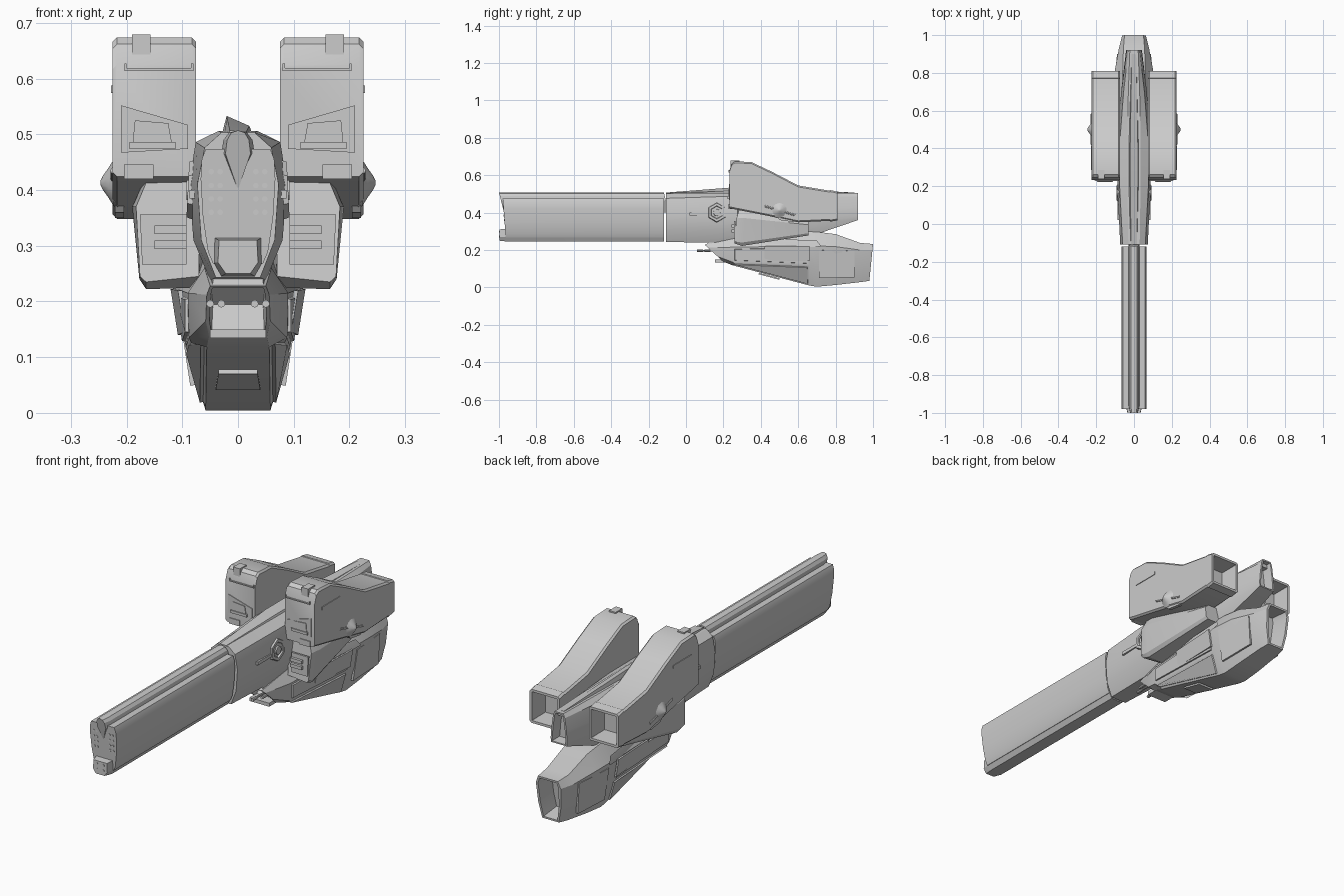
import bpy, bmesh, math
from mathutils import Vector

grey = bpy.data.materials.new("hull_grey")
grey.diffuse_color = (0.6, 0.6, 0.6, 1)


def finish(name, bm, mirror=False):
    bmesh.ops.recalc_face_normals(bm, faces=bm.faces)
    me = bpy.data.meshes.new(name)
    bm.to_mesh(me)
    bm.free()
    me.materials.append(grey)
    ob = bpy.data.objects.new(name, me)
    bpy.context.collection.objects.link(ob)
    if mirror:
        ob.modifiers.new("mirror", 'MIRROR').use_mirror_merge = False
    return ob


def recess(bm, face, rim, depth):
    bmesh.ops.inset_region(bm, faces=[face], thickness=rim)
    bmesh.ops.inset_region(bm, faces=[face], thickness=rim * 0.5, depth=-depth)


def loft(name, rings, mirror=False, front=None, back=None, panels=()):
    """Skin closed rings; front/back = (rim, depth) of a recess; panels = (ring, side) raised."""
    bm = bmesh.new()
    vs = [[bm.verts.new(p) for p in r] for r in rings]
    n = len(vs[0])
    quads = {}
    for i in range(len(vs) - 1):
        for j in range(n):
            k = (j + 1) % n
            quads[i, j] = bm.faces.new((vs[i][j], vs[i][k], vs[i + 1][k], vs[i + 1][j]))
    a, b = bm.faces.new(vs[0]), bm.faces.new(vs[-1])
    bmesh.ops.recalc_face_normals(bm, faces=bm.faces)
    for cap, cut in ((a, front), (b, back)):
        if cut:
            recess(bm, cap, *cut)
    for key in panels:
        f = quads[key]
        bmesh.ops.inset_region(bm, faces=[f], thickness=0.014)
        bmesh.ops.inset_region(bm, faces=[f], thickness=0.002, depth=0.006)
    return finish(name, bm, mirror)


def sym(y, half, lean=0.0):
    """Symmetric ring from a top-to-bottom half outline; lean shifts y along z."""
    z0 = half[0][1]
    pts = half + [(-x, z) for x, z in reversed(half) if x > 0]
    return [(x, y + lean * (z0 - z), z) for x, z in pts]


def plate(name, pts, thick, axis, mirror=True):
    """Flat outline pushed along axis."""
    bm = bmesh.new()
    d = Vector(axis) * thick
    f = bm.faces.new([bm.verts.new(p) for p in pts])
    r = bmesh.ops.extrude_face_region(bm, geom=[f])
    bmesh.ops.translate(bm, vec=d, verts=[v for v in r["geom"] if isinstance(v, bmesh.types.BMVert)])
    return finish(name, bm, mirror)


def box(name, x, y, z, mirror=True):
    pts = [(x[0], y[0], z[0]), (x[1], y[0], z[0]), (x[1], y[0], z[1]), (x[0], y[0], z[1])]
    return plate(name, pts, y[1] - y[0], (0, 1, 0), mirror)


def lathe(name, centre, axis, profile, sides=16, mirror=True):
    """Turned part: profile of (distance along axis, radius)."""
    q = Vector((0, 0, 1)).rotation_difference(Vector(axis))
    rings = [[Vector(centre) + q @ Vector((r * math.cos(t), r * math.sin(t), d))
              for t in (2 * math.pi * i / sides for i in range(sides))] for d, r in profile]
    return loft(name, rings, mirror)


# Long forward barrel with a top rail and a bottom keel
bar = [(0.028, 0.474), (0.058, 0.474), (0.065, 0.455), (0.067, 0.42), (0.063, 0.35),
       (0.054, 0.29), (0.045, 0.268)]
loft("barrel", [sym(-0.98, bar, 0.08), sym(-0.118, bar)])


def rail(y, s):
    return sym(y, [(0, 0.507), (0.016 * s, 0.503), (0.026 * s, 0.49), (0.03 * s, 0.465), (0, 0.40)], 0.25)


loft("barrel_rail", [rail(-1.0, 0.75), rail(-0.97, 1.0), rail(-0.118, 1.0)])
loft("barrel_keel", [sym(-0.998, [(0.034, 0.31), (0.036, 0.27), (0.022, 0.25)]),
                     sym(-0.955, [(0.044, 0.315), (0.044, 0.27), (0.03, 0.245)]),
                     sym(-0.118, [(0.044, 0.315), (0.044, 0.27), (0.03, 0.245)])])
for z in (0.433, 0.408, 0.384, 0.36):
    for x in (0.032, 0.048):
        lathe("barrel_stud", (x, -0.982 + (0.474 - z) * 0.08, z), (0, 1, 0), [(0, 0.005), (0.01, 0.005)], 10)
for z in (0.272, 0.297):
    lathe("keel_stud", (0.017, -1.0, z), (0, 1, 0), [(0, 0.005), (0.01, 0.005)], 10)

# Central fuselage running back to an open tail
loft("fuselage", [
    sym(-0.108, [(0.03, 0.503), (0.06, 0.476), (0.073, 0.41), (0.066, 0.31), (0.04, 0.243)]),
    sym(0.2, [(0.035, 0.506), (0.076, 0.486), (0.088, 0.41), (0.08, 0.31), (0.05, 0.238)]),
    sym(0.45, [(0.035, 0.506), (0.074, 0.486), (0.088, 0.41), (0.08, 0.31), (0.05, 0.25)]),
    sym(0.7, [(0.03, 0.506), (0.055, 0.486), (0.068, 0.42), (0.068, 0.35), (0.05, 0.285)]),
    sym(0.92, [(0.022, 0.505), (0.03, 0.486), (0.038, 0.43), (0.042, 0.38), (0.04, 0.36)]),
], back=(0.008, 0.05))

# Offset ridge along the fuselage top
def ridge(y, top, w):
    return [(-0.6 * w, y, top), (0.6 * w, y, 0.4 * top + 0.6 * 0.503), (w, y, 0.48), (-w, y, 0.48)]


loft("spine_ridge", [ridge(-0.108, 0.507, 0.025), ridge(0.23, 0.533, 0.034),
                     ridge(0.4, 0.533, 0.034), ridge(0.9, 0.507, 0.02)])

# Hexagonal ports on the fuselage flanks
lathe("side_port", (0.07, 0.165, 0.40), (1, 0, 0.05),
      [(0, 0.056), (0.02, 0.05), (0.02, 0.036), (0.012, 0.032)], 6)
lathe("side_port_core", (0.07, 0.165, 0.40), (1, 0, 0), [(0, 0.02), (0.022, 0.018)], 12)
box("port_fairing", (0.07, 0.087), (0.02, 0.12), (0.385, 0.40))


# Upper engine nacelles
def nac(y, z0, z1, x0=0.075, x1=0.225, c=0.008):
    return [(x0, y, z0 + c), (x0, y, z1 - c), (x0 + c, y, z1), (x1 - c, y, z1),
            (x1, y, z1 - c), (x1, y, z0 + c), (x1 - c, y, z0), (x0 + c, y, z0)]


loft("nacelle", [nac(0.232, 0.424, 0.625), nac(0.245, 0.421, 0.662), nac(0.262, 0.417, 0.674),
                 nac(0.35, 0.4, 0.67), nac(0.46, 0.378, 0.618), nac(0.6, 0.348, 0.545),
                 nac(0.77, 0.356, 0.517), nac(0.772, 0.352, 0.52), nac(0.81, 0.358, 0.512)],
     mirror=True, back=(0.012, 0.09))
box("nacelle_hook", (0.157, 0.19), (0.237, 0.285), (0.643, 0.679))
box("nacelle_foot", (0.152, 0.205), (0.228, 0.275), (0.42, 0.446))
box("nacelle_slot", (0.08, 0.203), (0.227, 0.24), (0.614, 0.619))
for x in (0.08, 0.2):
    box("slot_end", (x, x + 0.004), (0.227, 0.24), (0.614, 0.627))
plate("nacelle_window", [(x, 0.229, z) for x, z in
      ((0.09, 0.474), (0.21, 0.467), (0.21, 0.552), (0.09, 0.517))], 0.008, (0, 1, 0))
plate("window_frame", [(x, 0.226, z) for x, z in
      ((0.118, 0.48), (0.19, 0.475), (0.185, 0.525), (0.125, 0.52))], 0.008, (0, 1, 0))
box("window_sill", (0.112, 0.195), (0.222, 0.235), (0.474, 0.486))
box("nacelle_side_slot", (0.22, 0.228), (0.285, 0.415), (0.574, 0.588))

# Ball turrets on the outer nacelle faces
lathe("turret", (0.215, 0.5, 0.413), (1, 0, 0),
      [(0, 0.046), (0.008, 0.042), (0.018, 0.026), (0.028, 0.012), (0.032, 0.003)], 10)
plate("turret_bracket", [(0.205, y, z) for y, z in
      ((0.43, 0.45), (0.46, 0.43), (0.6, 0.385), (0.57, 0.35), (0.5, 0.36))], 0.016, (1, 0, 0))
lathe("turret_gun", (0.222, 0.42, 0.435), (0, 1, -0.3), [(0, 0.007), (0.17, 0.007)], 8)

# Wedge pods below the nacelles
loft("side_pod", [
    [(0.07, 0.275, 0.418), (0.162, 0.285, 0.42), (0.183, 0.27, 0.37), (0.176, 0.258, 0.245),
     (0.165, 0.26, 0.235), (0.07, 0.26, 0.245)],
    [(0.07, 0.34, 0.42), (0.168, 0.34, 0.42), (0.19, 0.32, 0.37), (0.177, 0.3, 0.24),
     (0.165, 0.3, 0.222), (0.07, 0.3, 0.225)],
    [(0.05, 0.655, 0.35), (0.115, 0.655, 0.35), (0.135, 0.655, 0.335), (0.13, 0.655, 0.29),
     (0.12, 0.655, 0.278), (0.05, 0.655, 0.278)]], mirror=True)
plate("pod_front_panel", [(x, 0.256, z) for x, z in
      ((0.092, 0.266), (0.172, 0.266), (0.176, 0.356), (0.092, 0.356))], 0.009, (0, 1, 0))
for z in (0.303, 0.33):
    box("pod_louvre", (0.092, 0.15), (0.244, 0.27), (z - 0.009, z + 0.006))


# Lower hull with an open nose and an exhaust at the stern
def hull(y, zt, xt, zm, xm, zl, xl, zb, xb, lean=0.0):
    return sym(y, [(xt, zt), (xm, zm), (xl, zl), (xb, zb)], lean)


loft("lower_hull", [
    hull(0.1, 0.228, 0.05, 0.212, 0.056, 0.165, 0.058, 0.137, 0.052, 1.1),
    hull(0.25, 0.26, 0.06, 0.215, 0.09, 0.135, 0.088, 0.118, 0.056),
    hull(0.66, 0.298, 0.06, 0.222, 0.108, 0.118, 0.094, 0.01, 0.058),
    hull(0.7, 0.297, 0.06, 0.222, 0.108, 0.118, 0.094, 0.004, 0.058),
    hull(0.8, 0.285, 0.06, 0.218, 0.104, 0.115, 0.09, 0.013, 0.056),
    hull(0.93, 0.238, 0.056, 0.2, 0.08, 0.11, 0.074, 0.028, 0.05),
    hull(1.0, 0.232, 0.05, 0.2, 0.063, 0.11, 0.058, 0.035, 0.042, -0.1)],
    front=(0.007, 0.07), back=(0.011, 0.09), panels=((1, 1), (1, 5), (1, 2), (1, 4)))
box("nose_sill", (-0.05, 0.05), (0.155, 0.22), (0.134, 0.15), False)
plate("belly_hatch", [(-0.035, 0.39, 0.078), (0.035, 0.39, 0.078), (0.04, 0.5, 0.049),
      (-0.04, 0.5, 0.049)], 0.008, (0, -0.25, -0.97), False)

# Stern side armour, swept flank fins and nose guns
plate("stern_armour", [(0.099, 0.71, 0.2), (0.08, 0.9, 0.196), (0.072, 0.9, 0.055), (0.076, 0.71, 0.05)],
      0.01, (0.97, 0.1, -0.1))
plate("flank_fin", [(0.07, 0.3, 0.262), (0.108, 0.7, 0.245), (0.118, 0.72, 0.218), (0.075, 0.32, 0.2)],
      0.006, (-0.3, 0, 0.9))
plate("flank_flap", [(0.1, 0.42, 0.22), (0.113, 0.66, 0.222), (0.1, 0.66, 0.14), (0.088, 0.42, 0.145)],
      0.008, (1, 0, 0))
for x, y in ((0.03, 0.06), (0.05, 0.1)):
    lathe("nose_gun", (x, y, 0.196), (0, 1, 0), [(0, 0.007), (0.03, 0.007), (0.03, 0.005), (0.14, 0.005)], 8)

# Smooth curved skins while keeping edges crisp
bpy.ops.object.select_all(action='SELECT')
bpy.context.view_layer.objects.active = bpy.data.objects["fuselage"]
bpy.ops.object.shade_smooth_by_angle(angle=math.radians(25))
